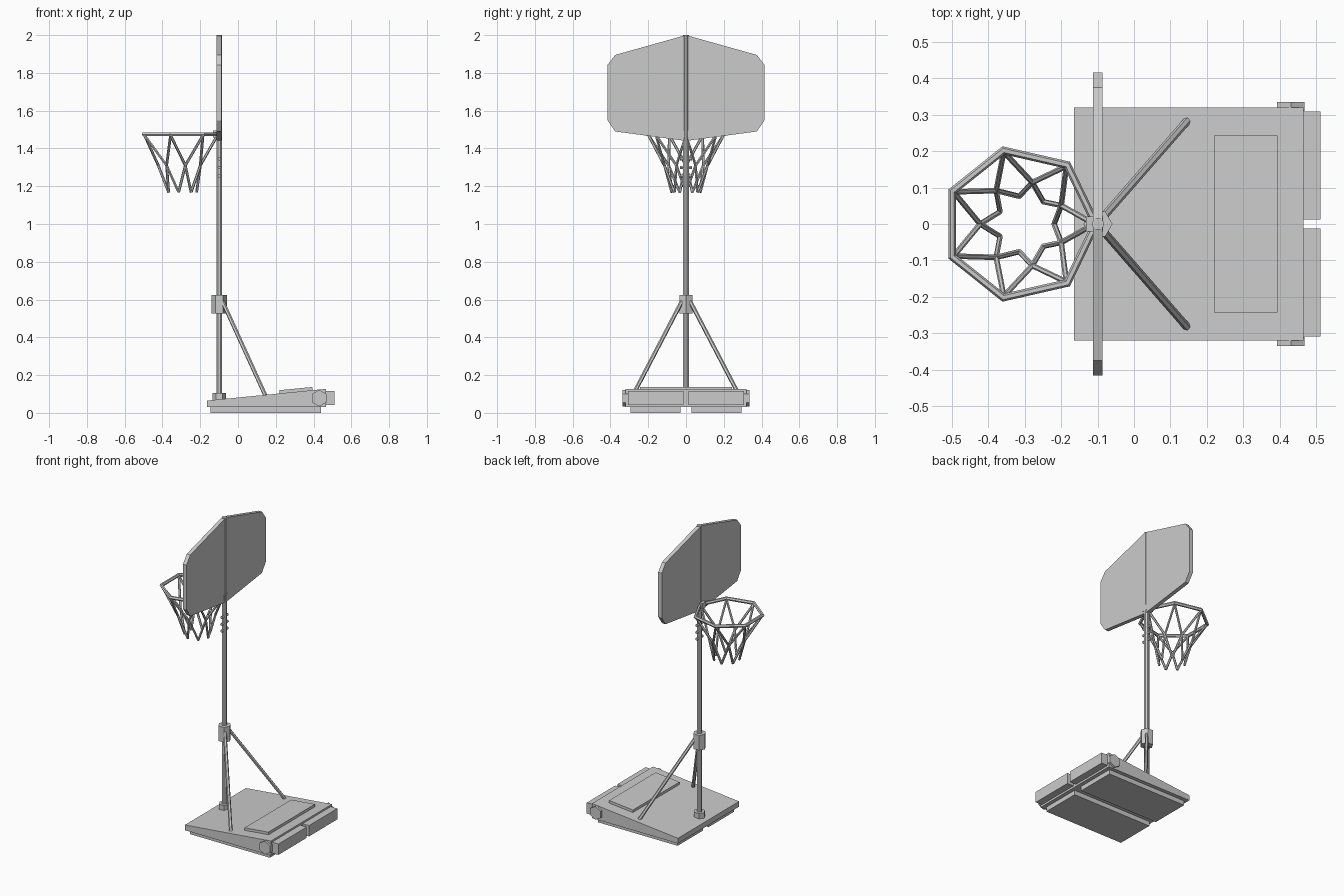
import bpy, bmesh, math
from mathutils import Vector

if "Cube" in bpy.data.objects:
    bpy.data.objects.remove(bpy.data.objects["Cube"])

PX = -0.099          # pole centre x


def finish(name, bm):
    bmesh.ops.recalc_face_normals(bm, faces=bm.faces)
    me = bpy.data.meshes.new(name)
    bm.to_mesh(me)
    bm.free()
    ob = bpy.data.objects.new(name, me)
    bpy.context.collection.objects.link(ob)
    return ob


def prism(name, pts, depth):
    """Extrude a closed 3D outline along the vector depth."""
    bm = bmesh.new()
    f = bm.faces.new([bm.verts.new(p) for p in pts])
    r = bmesh.ops.extrude_face_region(bm, geom=[f])
    vs = [g for g in r["geom"] if isinstance(g, bmesh.types.BMVert)]
    bmesh.ops.translate(bm, verts=vs, vec=depth)
    return finish(name, bm)


def box(name, x0, x1, y0, y1, z0, z1):
    return prism(name, [(x0, y0, z0), (x1, y0, z0), (x1, y1, z0), (x0, y1, z0)], (0, 0, z1 - z0))


def side_profile(name, xz, y0, y1):
    return prism(name, [(x, y0, z) for x, z in xz], (0, y1 - y0, 0))


def tubes(name, paths, r, sides=6, cyclic=False):
    """Polyline tubes made from one bevelled curve, converted to a mesh."""
    cu = bpy.data.curves.new(name, "CURVE")
    cu.dimensions = "3D"
    for path in paths:
        s = cu.splines.new("POLY")
        s.points.add(len(path) - 1)
        for p, co in zip(s.points, path):
            p.co = (*co, 1)
        s.use_cyclic_u = cyclic
        s.use_smooth = False
    cu.bevel_depth = r
    cu.bevel_resolution = max(0, sides // 2 - 2)
    cu.use_fill_caps = True
    ob = bpy.data.objects.new(name, cu)
    bpy.context.collection.objects.link(ob)
    me = bpy.data.meshes.new_from_object(ob.evaluated_get(bpy.context.evaluated_depsgraph_get()))
    bpy.data.objects.remove(ob)
    me.name = name
    new = bpy.data.objects.new(name, me)
    bpy.context.collection.objects.link(new)
    return new


def cyl(name, a, b, r, sides, turn=0.0):
    a, b = Vector(a), Vector(b)
    q = (b - a).to_track_quat("Z", "Y")
    ring = [a + q @ Vector((r * math.cos(turn + 2 * math.pi * i / sides),
                            r * math.sin(turn + 2 * math.pi * i / sides), 0)) for i in range(sides)]
    return prism(name, ring, b - a)


# Wedge base and the raised filler panel on its slope
side_profile("base", [(-0.165, 0.03), (0.465, 0.03), (0.465, 0.127), (-0.165, 0.065)], -0.32, 0.32)
side_profile("base_panel", [(0.22, 0.09), (0.395, 0.107), (0.393, 0.137), (0.219, 0.120)], -0.243, 0.243)

# Paired parts of the base: foot slabs, rear weights, wheels, struts
for tag, s in (("left", 1), ("right", -1)):
    box("foot_" + tag, -0.145, 0.44, s * 0.03, s * 0.295, 0, 0.03)
    box("rear_block_" + tag, 0.465, 0.512, s * 0.012, s * 0.308, 0.043, 0.115)
    cyl("wheel_" + tag, (0.43, s * 0.31, 0.078), (0.43, s * 0.335, 0.078), 0.044, 6, math.pi / 6)
    cyl("strut_" + tag, (-0.082, s * 0.022, 0.59), (0.145, s * 0.282, 0.092), 0.011, 6)

# Pole with its collars
cyl("pole", (PX, 0, 0.065), (PX, 0, 2.0), 0.0165, 8, math.pi / 8)
cyl("base_collar", (PX, 0, 0.06), (PX, 0, 0.105), 0.036, 6)
cyl("strut_collar", (PX, 0, 0.525), (PX, 0, 0.625), 0.04, 6)

# Height adjustment pins
for i, z in enumerate((1.255, 1.3, 1.345)):
    cyl("adjust_pin_%d" % i, (PX, -0.032, z), (PX, 0.032, z), 0.009, 6)

# Backboard
half = [(0.375, 1.895), (0.415, 1.843), (0.415, 1.548), (0.375, 1.49)]
outline = [(0, 2.0)] + half + [(0, 1.44)] + [(-y, z) for y, z in reversed(half)]
prism("backboard", [(-0.113, y, z) for y, z in outline], (0.026, 0, 0))

# Rim and its mount
N = 7


def ring_point(cx, r, k, z):
    a = 2 * math.pi * k / N
    return (cx + r * math.cos(a), r * math.sin(a), z)


tubes("rim", [[ring_point(-0.312, 0.207, k, 1.475) for k in range(N)]], 0.0115, 6, True)
box("rim_mount", -0.132, -0.085, -0.02, 0.02, 1.458, 1.495)

# Net: each strand runs rim -> middle knot -> bottom, in both directions
strands = []
for k in range(N):
    for d in (0.5, -0.5):
        strands.append([ring_point(-0.312, 0.203, k, 1.47),
                        ring_point(-0.305, 0.117, k + d, 1.31),
                        ring_point(-0.297, 0.078, k + 2 * d, 1.168)])
tubes("net", strands, 0.0075, 6)
